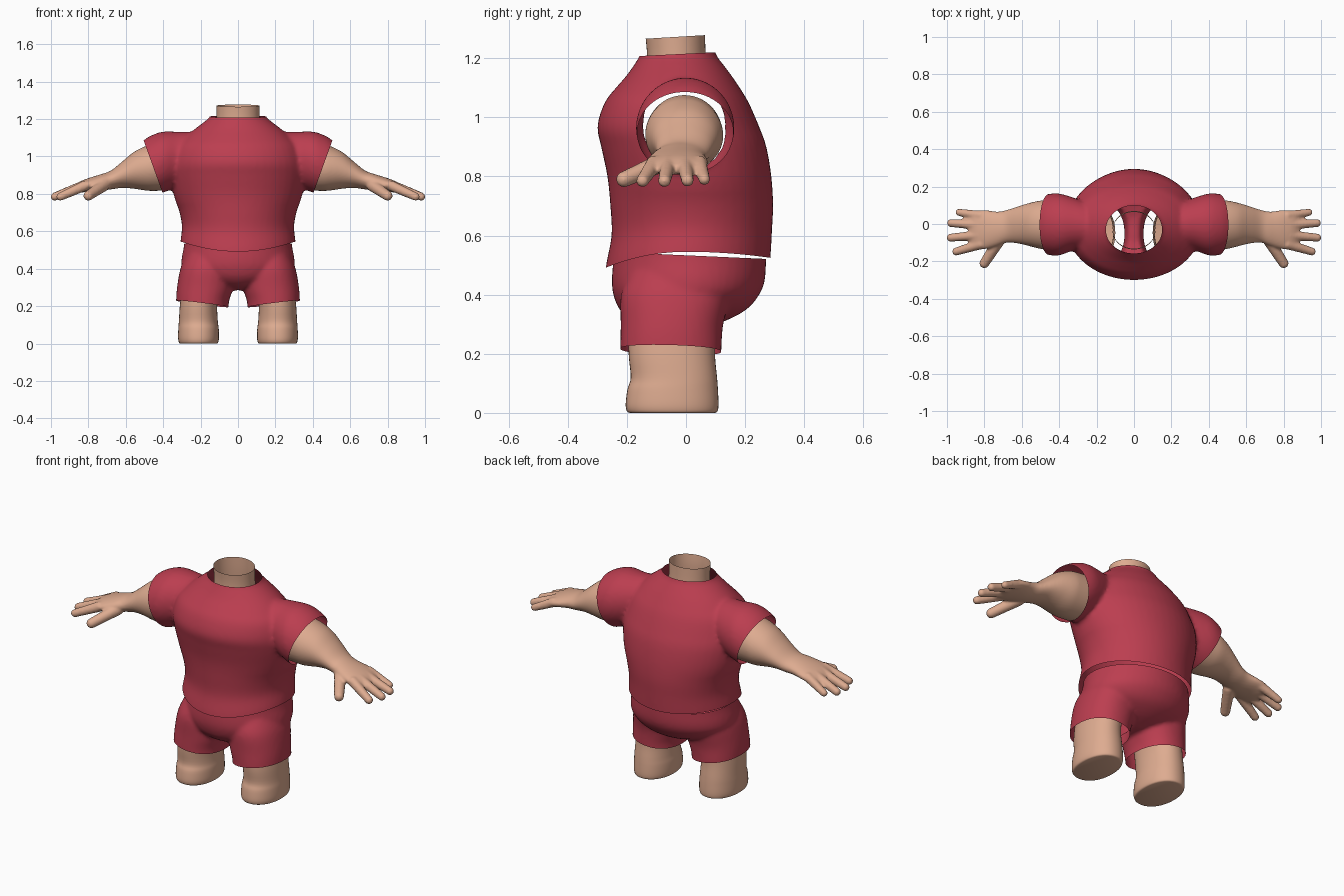
import bpy, bmesh, math
from mathutils import Vector, Matrix

if "Cube" in bpy.data.objects:
    bpy.data.objects.remove(bpy.data.objects["Cube"])


def material(name, rgb):
    m = bpy.data.materials.new(name)
    m.diffuse_color = (*rgb, 1)
    m.use_nodes = True
    m.node_tree.nodes["Principled BSDF"].inputs["Base Color"].default_value = m.diffuse_color
    return m


RED = material("red_cloth", (0.50, 0.048, 0.08))
SKIN = material("skin", (0.73, 0.41, 0.28))


def spline(rows, steps=4):
    """Catmull-Rom interpolation of a list of tuples."""
    out = []
    for i in range(len(rows) - 1):
        p = [Vector(rows[min(max(i + k, 0), len(rows) - 1)]) for k in (-1, 0, 1, 2)]
        for s in range(steps):
            t = s / steps
            out.append(0.5 * (2 * p[1] + (p[2] - p[0]) * t
                              + (2 * p[0] - 5 * p[1] + 4 * p[2] - p[3]) * t * t
                              + (3 * p[1] - p[0] - 3 * p[2] + p[3]) * t ** 3))
    return out + [Vector(rows[-1])]


def loft(bm, rows, axis="z", side=1, caps=(True, True), n=48, power=2.0):
    """Rows are (position on axis, centre, half size, y front, y back)."""
    rings = []
    for pos, c, h, y0, y1 in spline([tuple(r) for r in rows]):
        ring = []
        for i in range(n):
            a = 2 * math.pi * i / n
            ca, sa = math.cos(a), math.sin(a)
            u = c + h * math.copysign(abs(ca) ** (2 / power), ca)
            y = (y0 + y1) / 2 + (y1 - y0) / 2 * math.copysign(abs(sa) ** (2 / power), sa)
            co = (side * u, y, pos) if axis == "z" else (side * pos, y, u)
            ring.append(bm.verts.new(co))
        rings.append(ring)
    for a, b in zip(rings, rings[1:]):
        for i in range(n):
            j = (i + 1) % n
            bm.faces.new((a[i], a[j], b[j], b[i]))
    if caps[0]:
        bm.faces.new(rings[0][::-1])
    if caps[1]:
        bm.faces.new(rings[-1])


def finger(bm, a, b, r0, r1, n=12):
    """Tapered round finger as a chain of overlapping balls."""
    a, b = Vector(a), Vector(b)
    for i in range(n):
        t = i / (n - 1)
        bmesh.ops.create_uvsphere(bm, u_segments=16, v_segments=10, radius=r0 + (r1 - r0) * t,
                                  matrix=Matrix.Translation(a.lerp(b, t)))


def make(name, bm, mat, voxel=0, smooth=6):
    """Turn the bmesh into an object; with a voxel size, fuse its pieces."""
    bmesh.ops.recalc_face_normals(bm, faces=bm.faces)
    me = bpy.data.meshes.new(name)
    bm.to_mesh(me)
    bm.free()
    ob = bpy.data.objects.new(name, me)
    bpy.context.collection.objects.link(ob)
    me.materials.append(mat)
    bpy.context.view_layer.objects.active = ob
    if voxel:
        m = ob.modifiers.new("fuse", "REMESH")
        m.mode, m.voxel_size = "VOXEL", voxel
        bpy.ops.object.modifier_apply(modifier=m.name)
        m = ob.modifiers.new("soften", "SMOOTH")
        m.factor, m.iterations = 0.5, smooth
        bpy.ops.object.modifier_apply(modifier=m.name)
    return ob


def trim(ob, cuts, warp=None):
    """Open the shell: each cut is (point, outward normal, face test)."""
    bm = bmesh.new()
    bm.from_mesh(ob.data)
    for co, no, test in cuts:
        faces = [f for f in bm.faces if test(f.calc_center_median())]
        geom = set(faces)
        for f in faces:
            geom.update(f.verts)
            geom.update(f.edges)
        bmesh.ops.bisect_plane(bm, geom=list(geom), plane_co=co, plane_no=Vector(no).normalized(),
                               clear_outer=True)
    if warp:
        for v in bm.verts:
            warp(v.co)
    for f in bm.faces:
        f.smooth = True
        f.material_index = 0
    bm.to_mesh(ob.data)
    bm.free()


def everywhere(c):
    return True


# Shirt: torso fused with two sleeves, opened at neck, hem and cuffs
bm = bmesh.new()
torso = [(.42, .312, -.275, .28), (.5, .308, -.272, .286), (.6, .30, -.252, .291),
         (.7, .315, -.256, .295), (.8, .345, -.266, .289), (.9, .36, -.287, .272),
         (.97, .355, -.30, .247), (1.05, .33, -.275, .212), (1.1, .285, -.237, .182),
         (1.14, .24, -.202, .155), (1.18, .188, -.174, .125), (1.215, .148, -.154, .10),
         (1.27, .135, -.145, .09)]
loft(bm, [(z, 0, h, a, b) for z, h, a, b in torso])
for s in (1, -1):
    loft(bm, [(.15, 1.0, .11, -.13, .10), (.25, 1.0, .13, -.13, .115), (.32, .985, .147, -.14, .14),
              (.40, .97, .163, -.168, .163), (.46, .952, .162, -.165, .16),
              (.50, .942, .148, -.155, .148), (.56, .92, .12, -.13, .12)], "x", s)
shirt = make("shirt", bm, RED, .012)


def hem_curve(co):
    if co.z < .75:
        k = .73 if co.y < 0 else .25
        co.z += (.045 - k * co.y ** 2) * (.75 - co.z) / .25


trim(shirt, [((0, 0, .5), (0, 0, -1), everywhere),
             ((0, 0, 1.215), (0, -.05, 1), everywhere)] +
     [((s * .452, 0, .94), (s * .94, 0, -.34), lambda c, s=s: c.x * s > .2 and c.z > .75)
      for s in (1, -1)], hem_curve)

# Shorts: seat fused with two leg tubes, opened at waist and leg hems
bm = bmesh.new()
seat = [(.62, .285, -.24, .27), (.53, .288, -.245, .271), (.45, .302, -.251, .267),
        (.4, .297, -.246, .248), (.35, .25, -.225, .205), (.31, .15, -.18, .13),
        (.285, .05, -.1, .04)]
loft(bm, [(z, 0, h, a, b) for z, h, a, b in seat])
for s in (1, -1):
    loft(bm, [(.13, .19, .14, -.222, .118), (.22, .19, .141, -.222, .12),
              (.3, .176, .15, -.221, .126), (.4, .165, .143, -.22, .15),
              (.47, .16, .12, -.19, .15)], "z", s, power=2.2)
shorts = make("shorts", bm, RED, .011)
trim(shorts, [((0, 0, .533), (0, .045, 1), everywhere)] +
     [((s * .05, 0, .193), (s * .125, -.03, -1), lambda c, s=s: c.x * s > .005 and c.z < .27)
      for s in (1, -1)])

# Arms with hands and fingers, open inside the sleeve
for s, label in ((1, "left"), (-1, "right")):
    bm = bmesh.new()
    loft(bm, [(.34, .95, .13, -.13, .12), (.45, .942, .126, -.138, .125),
              (.5, .936, .117, -.133, .125), (.56, .925, .097, -.118, .112),
              (.62, .902, .07, -.104, .094), (.68, .874, .05, -.10, .075),
              (.73, .862, .044, -.118, .066), (.8, .848, .036, -.135, .075),
              (.85, .835, .029, -.132, .07), (.885, .825, .014, -.10, .045)], "x", 1)
    for a, b, r in (((.82, .045, .845), (.935, .062, .79), .021),
                    ((.83, -.005, .843), (.978, .005, .787), .023),
                    ((.83, -.06, .843), (.98, -.073, .785), .023),
                    ((.82, -.108, .843), (.95, -.147, .785), .023),
                    ((.72, -.085, .845), (.80, -.21, .79), .028)):
        finger(bm, a, b, r + .005, r - .001)
    if s < 0:
        bmesh.ops.scale(bm, vec=(-1, 1, 1), verts=bm.verts)
    arm = make(label + "_arm", bm, SKIN, .007, 4)
    trim(arm, [((s * .39, 0, .95), (-s, 0, 0), everywhere)])

# Lower legs with closed rounded soles
for s, label in ((1, "left"), (-1, "right")):
    bm = bmesh.new()
    loft(bm, [(0, .211, .098, -.19, .098), (.006, .211, .105, -.2, .107), (.03, .211, .109, -.204, .11),
              (.08, .211, .108, -.198, .108), (.12, .212, .104, -.187, .105),
              (.2, .211, .1, -.194, .098), (.3, .2, .1, -.195, .1)],
         "z", s, (True, False), power=2.15)
    leg = make(label + "_leg", bm, SKIN)
    trim(leg, [])
    bpy.ops.object.select_all(action="DESELECT")
    leg.select_set(True)
    bpy.ops.object.shade_smooth_by_angle(angle=math.radians(50))

# Neck: open tube with a slightly tilted rim
bm = bmesh.new()
loft(bm, [(1.16, 0, .115, -.132, .07), (1.22, 0, .114, -.132, .066), (1.3, 0, .115, -.14, .064)],
     caps=(False, False))
neck = make("neck", bm, SKIN)
trim(neck, [((0, 0, 1.274), (0, -.06, 1), everywhere)])
